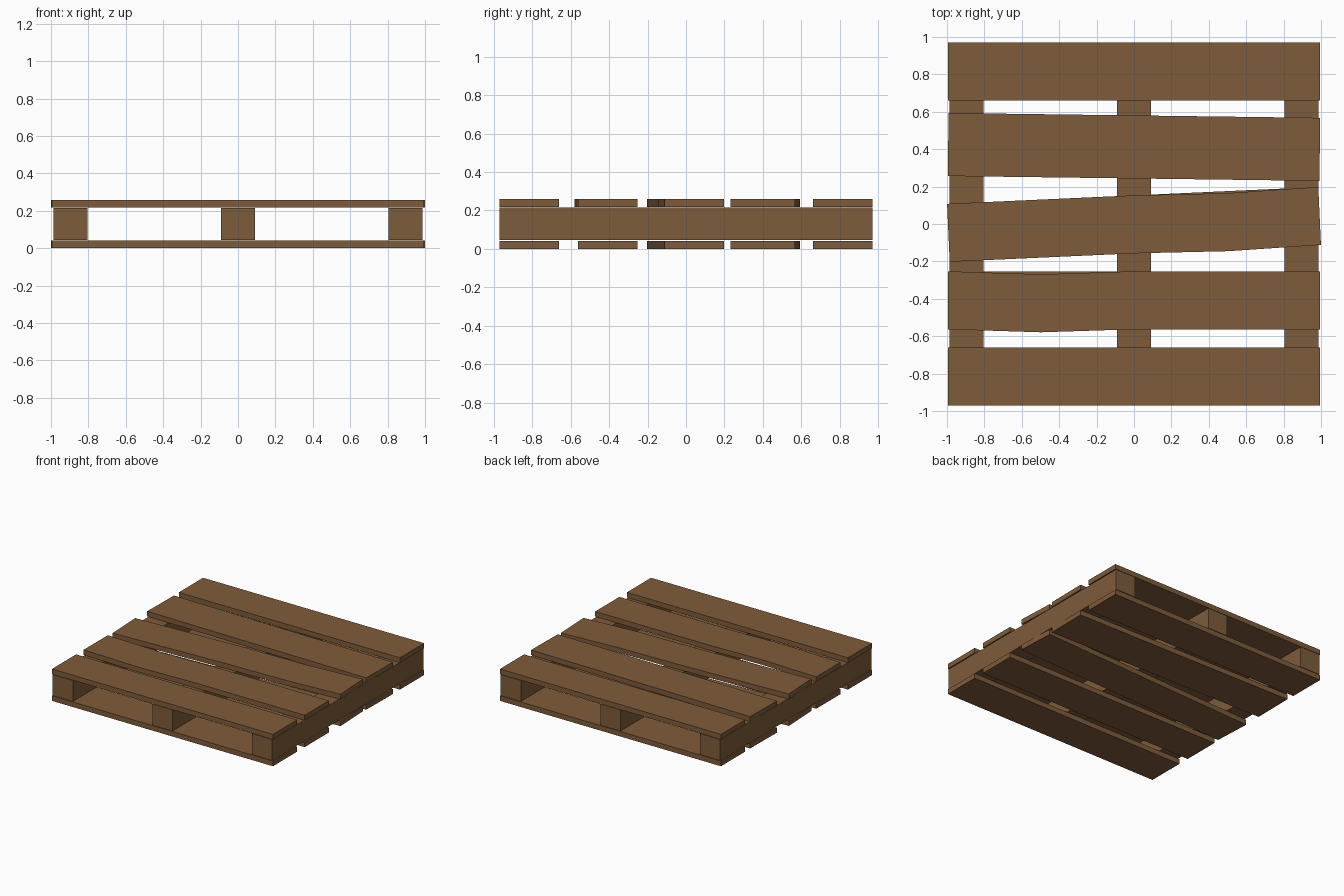
import bpy, math

if "Cube" in bpy.data.objects:
    bpy.data.objects.remove(bpy.data.objects["Cube"])

# single flat wood colour
wood = bpy.data.materials.new("brown wood")
wood.diffuse_color = (0.212, 0.107, 0.043, 1)
wood.use_nodes = True
wood.node_tree.nodes["Principled BSDF"].inputs["Base Color"].default_value = wood.diffuse_color


def plank(name, length, width, z0, z1, centre=(0, 0), angle=0, bend=(0, 0, 0, 0, 0), along_y=False):
    """Board swept through five cross-sections; bend shifts each one sideways."""
    verts, faces = [], []
    h = width / 2
    n = len(bend)
    for i, b in enumerate(bend):
        x = -length / 2 + length * i / (n - 1)
        verts += [(x, b - h, z0), (x, b + h, z0), (x, b + h, z1), (x, b - h, z1)]
    for i in range(n - 1):
        a, c = 4 * i, 4 * i + 4
        for k in range(4):
            m = (k + 1) % 4
            faces.append((a + k, a + m, c + m, c + k))
    faces += [(3, 2, 1, 0), tuple(4 * (n - 1) + k for k in range(4))]
    mesh = bpy.data.meshes.new(name)
    mesh.from_pydata(verts, [], [f[::-1] for f in faces])
    mesh.flip_normals()
    mesh.materials.append(wood)
    ob = bpy.data.objects.new(name, mesh)
    ob.location = (centre[0], centre[1], 0)
    ob.rotation_euler.z = math.pi / 2 if along_y else math.radians(angle)
    bpy.context.collection.objects.link(ob)
    # make normals point outwards
    import bmesh
    bm = bmesh.new()
    bm.from_mesh(mesh)
    bmesh.ops.recalc_face_normals(bm, faces=bm.faces)
    bm.to_mesh(mesh)
    bm.free()
    return ob


# three stringers running front to back
for side, x in (("left", -0.896), ("middle", 0), ("right", 0.896)):
    plank(f"{side}_stringer", 1.94, 0.182, 0.045, 0.215, (x, 0), along_y=True)

# five boards per deck: name, y centre, width, angle, bend of the top board
boards = [
    ("front", -0.815, 0.31, 0, (0, 0, 0, 0, 0)),
    ("front_inner", -0.408, 0.31, 0, (0, -0.016, 0, 0, 0)),
    ("centre", -0.002, 0.31, 2.6, (0, 0, 0, -0.011, 0)),
    ("back_inner", 0.412, 0.337, -0.75, (0, 0, 0, 0, 0)),
    ("back", 0.815, 0.31, 0, (0, 0, 0, 0, 0)),
]
for name, y, width, angle, bend in boards:
    plank(f"{name}_top_board", 1.987, width, 0.218, 0.259, (0, y), angle, bend)
    plank(f"{name}_bottom_board", 1.987, width, 0.0, 0.041, (0, y), angle)
